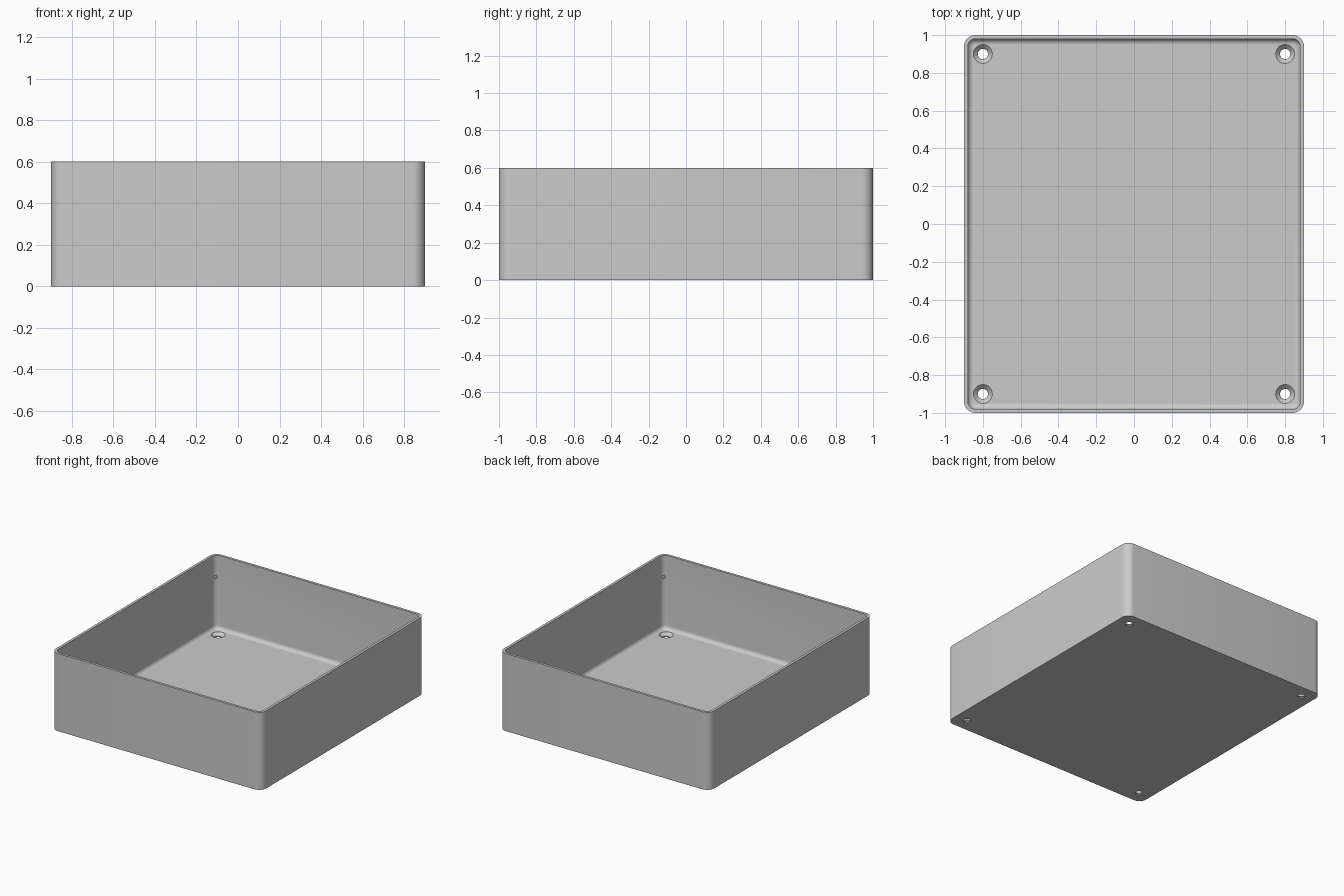
import bpy, bmesh, math
from mathutils import Matrix, Vector

cube = bpy.data.objects.get("Cube")
if cube:
    bpy.data.objects.remove(cube, do_unlink=True)

HALF_X, HALF_Y, HEIGHT = 0.9, 1.0, 0.6
WALL, FLOOR, CORNER, FILLET = 0.02, 0.03, 0.06, 0.03
CORNERS = [(1, 1), (-1, 1), (-1, -1), (1, -1)]
STEPS = 8

grey = bpy.data.materials.new("grey plastic")
grey.use_nodes = True
grey.diffuse_color = (0.6, 0.6, 0.6, 1)
grey.node_tree.nodes["Principled BSDF"].inputs["Base Color"].default_value = (0.6, 0.6, 0.6, 1)


def make_object(name, bm):
    bmesh.ops.recalc_face_normals(bm, faces=bm.faces)
    mesh = bpy.data.meshes.new(name)
    bm.to_mesh(mesh)
    bm.free()
    obj = bpy.data.objects.new(name, mesh)
    obj.data.materials.append(grey)
    bpy.context.collection.objects.link(obj)
    return obj


def loft(name, rings):
    """Skin a stack of equal point rings and cap both ends."""
    bm = bmesh.new()
    loops = [[bm.verts.new(p) for p in ring] for ring in rings]
    for a, b in zip(loops, loops[1:]):
        for i in range(len(a)):
            j = (i + 1) % len(a)
            bm.faces.new((a[i], a[j], b[j], b[i]))
    bm.faces.new(loops[0])
    bm.faces.new(loops[-1])
    return make_object(name, bm)


def rounded_rect(inset, z):
    r = CORNER - inset
    points = []
    for k, (sx, sy) in enumerate(CORNERS):
        for i in range(STEPS + 1):
            a = (k + i / STEPS) * math.pi / 2
            points.append((sx * (HALF_X - CORNER) + r * math.cos(a),
                           sy * (HALF_Y - CORNER) + r * math.sin(a), z))
    return points


def circle(x, y, z, r, n=32):
    return [(x + r * math.cos(i * math.tau / n), y + r * math.sin(i * math.tau / n), z)
            for i in range(n)]


# Tray shell: outer wall, rim, inner wall, floor fillet
rings = [rounded_rect(0, 0), rounded_rect(0, HEIGHT), rounded_rect(WALL, HEIGHT)]
for i in range(STEPS + 1):
    a = i / STEPS * math.pi / 2
    rings.append(rounded_rect(WALL + FILLET * (1 - math.cos(a)),
                              FLOOR + FILLET * (1 - math.sin(a))))
tray = loft("tray", rings)

# Countersunk screw holes and small blind pockets in the inner corners
cutters = []
for sx, sy in CORNERS:
    x, y = sx * 0.8, sy * 0.9
    cutters.append(loft("screw_hole_cutter", [
        circle(x, y, -0.05, 0.027), circle(x, y, 0.007, 0.027),
        circle(x, y, FLOOR, 0.05), circle(x, y, 0.1, 0.05)]))
    out = Vector((sx, sy, 0)).normalized()
    reach = CORNER - WALL
    centre = Vector((sx * (HALF_X - CORNER), sy * (HALF_Y - CORNER), 0.43)) + out * reach
    bm = bmesh.new()
    bmesh.ops.create_cone(bm, cap_ends=True, segments=16, radius1=0.012, radius2=0.012, depth=0.02,
                          matrix=Matrix.Translation(centre) @ out.to_track_quat('Z', 'Y').to_matrix().to_4x4())
    cutters.append(make_object("corner_pocket_cutter", bm))

bpy.context.view_layer.objects.active = tray
for cutter in cutters:
    cutter.hide_render = True
    mod = tray.modifiers.new("cut", 'BOOLEAN')
    mod.operation, mod.solver, mod.object = 'DIFFERENCE', 'EXACT', cutter
    bpy.ops.object.modifier_apply(modifier=mod.name)
    bpy.data.objects.remove(cutter, do_unlink=True)

# Smooth fillets with crisp edges
bpy.ops.object.select_all(action='DESELECT')
tray.select_set(True)
bpy.ops.object.shade_smooth_by_angle(angle=math.radians(30))
